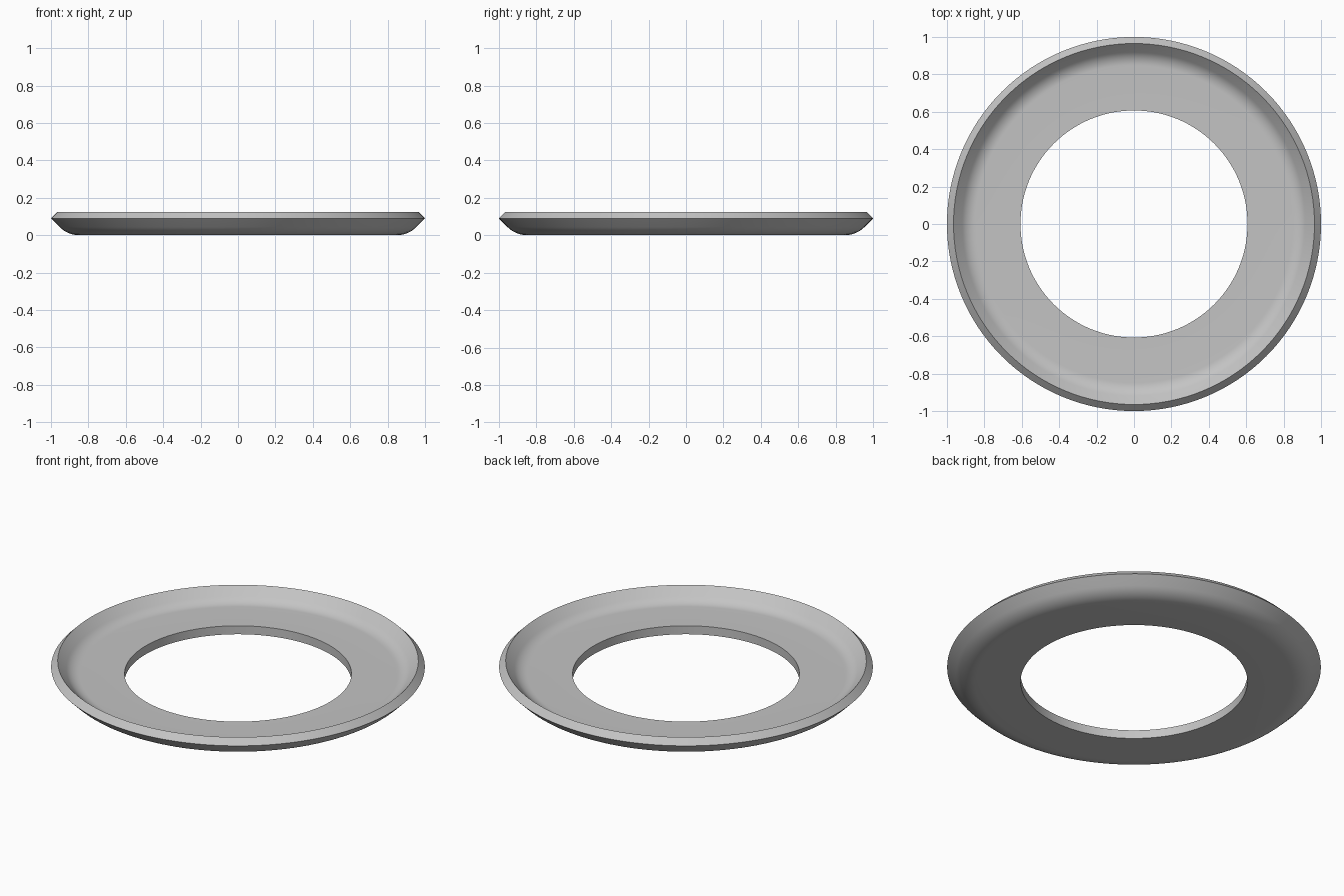
import bpy
import bmesh
import math

SEGMENTS = 128
HOLE_R, BEND_R, THICK = 0.607, 0.848, 0.05
OUTER_BEND = 0.15

cube = bpy.data.objects.get("Cube")
if cube:
    bpy.data.objects.remove(cube)

# Single plain grey material
grey = bpy.data.materials.new("plain grey")
grey.use_nodes = True
colour = (0.55, 0.55, 0.55, 1)
grey.diffuse_color = colour
grey.node_tree.nodes["Principled BSDF"].inputs["Base Color"].default_value = colour


def bend(radius, steps=8):
    """Points of a 45 degree bend from flat floor to sloping rim."""
    angles = [math.radians(45) * i / steps for i in range(steps + 1)]
    return [(BEND_R + radius * math.sin(a), OUTER_BEND - radius * math.cos(a))
            for a in angles]


# Cross-section: underside, bevelled lip, inner slope, floor
profile = [(HOLE_R, 0)] + bend(OUTER_BEND)
profile += [(1, 0.09), (0.965, 0.125)]
profile += bend(OUTER_BEND - THICK)[::-1] + [(HOLE_R, THICK)]

# Revolve the closed section around the vertical axis
bm = bmesh.new()
verts = [bm.verts.new((r, 0, z)) for r, z in profile]
edges = [bm.edges.new((v, verts[(i + 1) % len(verts)])) for i, v in enumerate(verts)]
bmesh.ops.spin(bm, geom=verts + edges, cent=(0, 0, 0), axis=(0, 0, 1),
               angle=math.tau, steps=SEGMENTS, use_merge=True)
bmesh.ops.remove_doubles(bm, verts=bm.verts, dist=0.0001)
bmesh.ops.recalc_face_normals(bm, faces=bm.faces)
mesh = bpy.data.meshes.new("dished_ring")
bm.to_mesh(mesh)
bm.free()
mesh.materials.append(grey)

ring = bpy.data.objects.new("dished_ring", mesh)
bpy.context.collection.objects.link(ring)
bpy.ops.object.select_all(action="DESELECT")
ring.select_set(True)
bpy.context.view_layer.objects.active = ring
bpy.ops.object.shade_smooth_by_angle(angle=math.radians(30))
